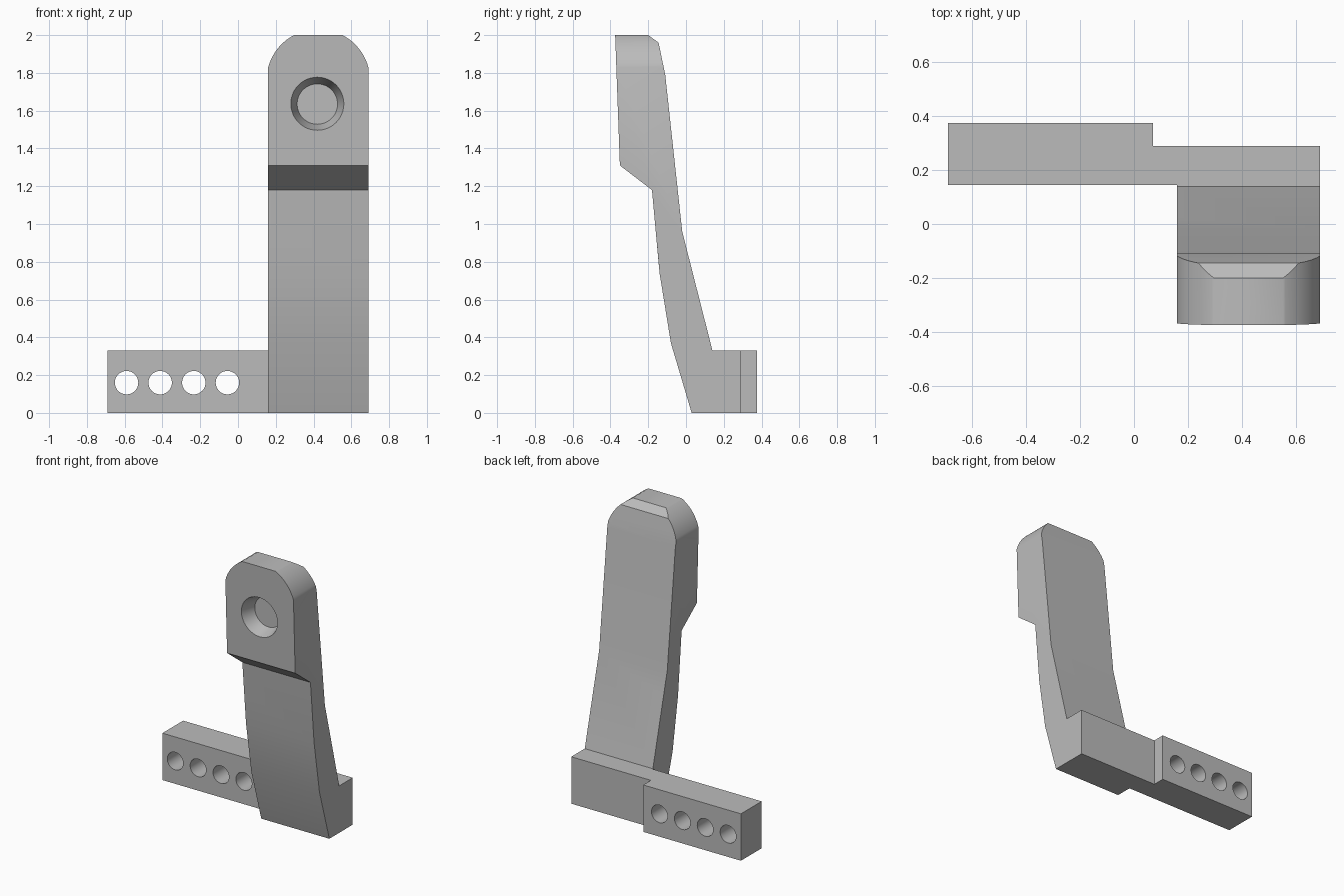
import bpy, bmesh, math
from mathutils import Matrix, Vector

cube = bpy.data.objects.get("Cube")
if cube:
    bpy.data.objects.remove(cube)

grey = bpy.data.materials.new("plain grey")
grey.use_nodes = True
grey.diffuse_color = (0.5, 0.5, 0.5, 1)
grey.node_tree.nodes["Principled BSDF"].inputs["Base Color"].default_value = (0.5, 0.5, 0.5, 1)


def finish(name, bm):
    bmesh.ops.recalc_face_normals(bm, faces=bm.faces)
    mesh = bpy.data.meshes.new(name)
    bm.to_mesh(mesh)
    bm.free()
    mesh.materials.append(grey)
    obj = bpy.data.objects.new(name, mesh)
    bpy.context.collection.objects.link(obj)
    return obj


def prism(name, points, offset):
    """Extrude a closed outline of 3D points along an offset."""
    bm = bmesh.new()
    face = bm.faces.new([bm.verts.new(p) for p in points])
    new = bmesh.ops.extrude_face_region(bm, geom=[face])["geom"]
    verts = [v for v in new if isinstance(v, bmesh.types.BMVert)]
    bmesh.ops.translate(bm, verts=verts, vec=Vector(offset))
    return finish(name, bm)


def hole_cutter(x, z, y0, y1, r0, r1):
    """Round cutter running along y from y0 (radius r0) to y1 (radius r1)."""
    bm = bmesh.new()
    place = Matrix.Translation((x, (y0 + y1) / 2, z)) @ Matrix.Rotation(-math.pi / 2, 4, "X")
    bmesh.ops.create_cone(bm, cap_ends=True, segments=48, radius1=r0, radius2=r1,
                          depth=y1 - y0, matrix=place)
    return finish("cutter", bm)


def combine(obj, tool, operation):
    mod = obj.modifiers.new("combine", "BOOLEAN")
    mod.operation, mod.object, mod.solver = operation, tool, "EXACT"
    bpy.context.view_layer.objects.active = obj
    bpy.ops.object.modifier_apply(modifier=mod.name)
    bpy.data.objects.remove(tool)


LEFT, RIGHT, BAR_FRONT, BAR_TOP = 0.16, 0.69, 0.145, 0.33

# Curved upright arm: side profile (y, z)
profile = [(0.03, 0), (-0.08, 0.37), (-0.14, 0.74), (-0.18, 1.18), (-0.35, 1.31),
           (-0.375, 2), (-0.2, 2), (-0.145, 1.96), (-0.11, 1.79), (-0.02, 0.96),
           (0.14, BAR_TOP), (0.2, BAR_TOP), (0.2, 0)]
bracket = prism("bracket", [(LEFT, y, z) for y, z in profile], (RIGHT - LEFT, 0, 0))

# Rounded head of the arm
mid, radius, height = (LEFT + RIGHT) / 2, 0.275, 1.757
edge = math.acos((RIGHT - LEFT) / 2 / radius)
steps = 40
arc = [edge + (math.pi - 2 * edge) * i / steps for i in range(steps + 1)]
outline = [(mid + radius * math.cos(a), height + radius * math.sin(a)) for a in arc]
outline += [(LEFT, -0.2), (RIGHT, -0.2)]
combine(bracket, prism("cutter", [(x, -1, z) for x, z in outline], (0, 2, 0)), "INTERSECT")

# Tapered blind hole in the head
combine(bracket, hole_cutter(mid - 0.005, 1.635, -0.4, -0.26, 0.153, 0.107), "DIFFERENCE")

# Stepped mounting bar
plan = [(-RIGHT, BAR_FRONT), (RIGHT, BAR_FRONT), (RIGHT, 0.29), (0.07, 0.29),
        (0.07, 0.375), (-RIGHT, 0.375)]
bar = prism("bar", [(x, y, 0) for x, y in plan], (0, 0, BAR_TOP))
for i in range(4):
    combine(bar, hole_cutter(-0.59 + 0.178 * i, 0.16, 0, 0.5, 0.062, 0.062), "DIFFERENCE")
combine(bracket, bar, "UNION")

# Smooth the gentle bends and round walls, keep the corners crisp
bpy.ops.object.select_all(action="DESELECT")
bracket.select_set(True)
bpy.context.view_layer.objects.active = bracket
bpy.ops.object.shade_smooth_by_angle(angle=math.radians(30))
